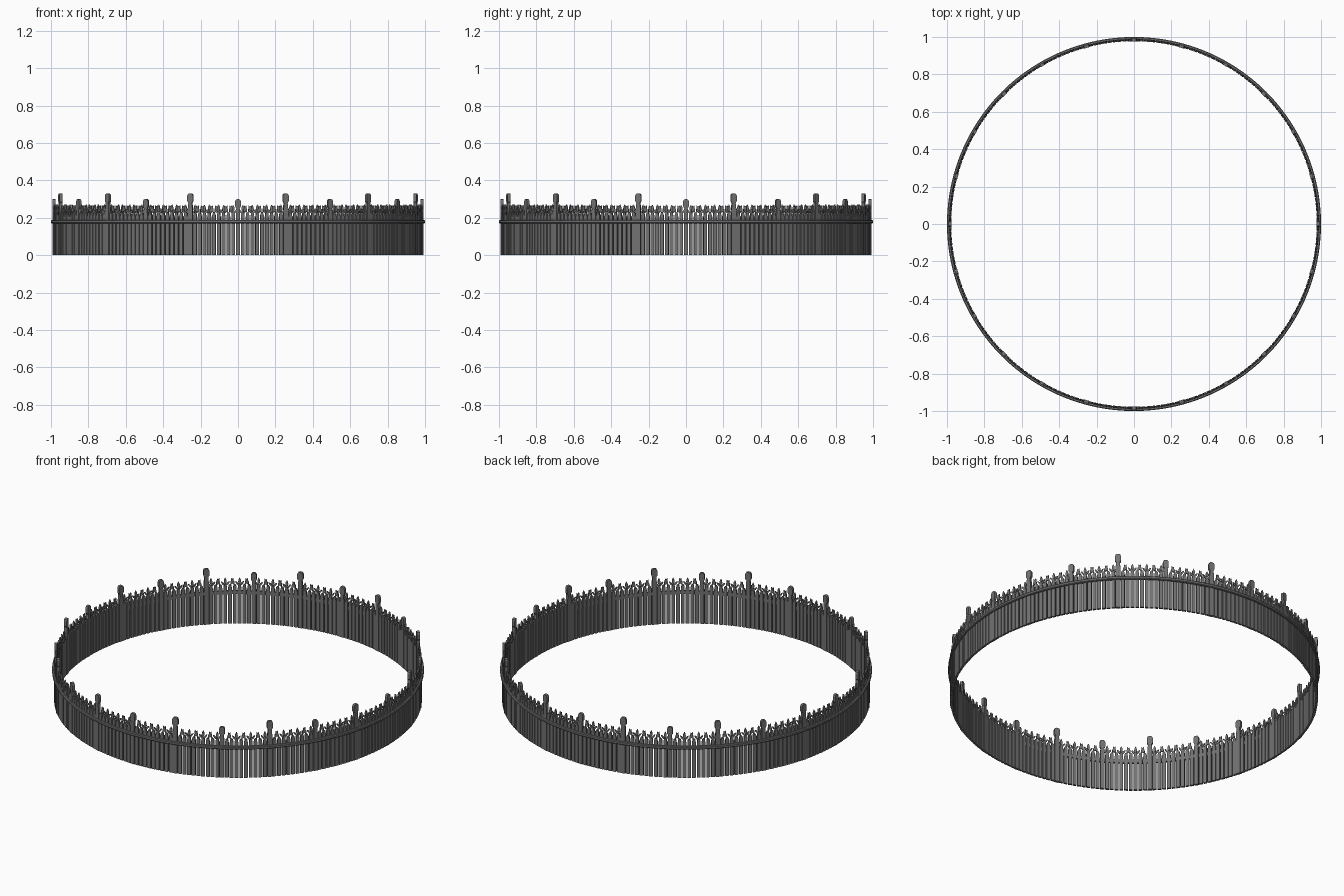
import bpy, bmesh, math
from mathutils import Matrix, Vector

cube = bpy.data.objects.get("Cube")
if cube:
    bpy.data.objects.remove(cube, do_unlink=True)

iron = bpy.data.materials.new("dark_grey_iron")
iron.use_nodes = True
colour = (0.17, 0.17, 0.17, 1)
iron.diffuse_color = colour
iron.node_tree.nodes["Principled BSDF"].inputs["Base Color"].default_value = colour

PITCH = math.radians(1.5)
RADIUS = 0.983


def finish(name, bm):
    bmesh.ops.recalc_face_normals(bm, faces=bm.faces)
    mesh = bpy.data.meshes.new(name)
    bm.to_mesh(mesh)
    bm.free()
    mesh.materials.append(iron)
    obj = bpy.data.objects.new(name, mesh)
    bpy.context.collection.objects.link(obj)


def mirrored(half):
    """Close a right-hand outline (width, height) with its mirror image."""
    return half + [(-u, z) for u, z in reversed(half) if u > 0]


def plate(bm, outline, depth, angle, base=0, lean=0):
    """Extrude an outline radially and stand it on the circle."""
    place = (Matrix.Rotation(angle, 4, 'Z')
             @ Matrix.Translation((0, -RADIUS, base))
             @ Matrix.Rotation(lean, 4, 'Y'))
    front, back = [[bm.verts.new(place @ Vector((u, y, z))) for u, z in outline]
                   for y in (-depth / 2, depth / 2)]
    bm.faces.new(front)
    bm.faces.new(back[::-1])
    for i in range(len(outline)):
        j = (i + 1) % len(outline)
        bm.faces.new((front[i], back[i], back[j], front[j]))


def post(height, half_width):
    """Outline of a flat post with a neck and a rounded head."""
    w = half_width
    neck = height - 0.05
    return mirrored([(w * 0.8, 0), (w * 0.8, neck - 0.03), (w * 0.6, neck),
                     (w, neck + 0.01), (w, height - 0.012),
                     (w * 0.75, height - 0.003), (w * 0.35, height)])


picket = mirrored([(0.0102, 0), (0.0102, 0.205), (0.0075, 0.222), (0.003, 0.228)])
leaf = mirrored([(0.0025, 0), (0.0025, 0.012), (0.0075, 0.024),
                 (0.006, 0.037), (0, 0.05)])
side_leaf = mirrored([(0.002, 0), (0.005, 0.018), (0.004, 0.028), (0, 0.036)])
tall_post = post(0.33, 0.016)
short_post = post(0.30, 0.015)

pickets, finials, tall_posts, short_posts = [bmesh.new() for _ in range(4)]
for i in range(240):
    a = i * PITCH
    step = i % 10
    if step == 0:
        # tall and short posts alternate around the circle
        if i % 20:
            plate(tall_posts, tall_post, 0.016, a)
        else:
            plate(short_posts, short_post, 0.015, a)
        continue
    plate(pickets, picket, 0.012, a)
    # finials fan left and right, every third one upright with side leaves
    lean = (0, 0.4, -0.4)[step % 3]
    plate(finials, leaf, 0.008, a, 0.22, lean)
    if lean == 0:
        for side in (-0.7, 0.7):
            plate(finials, side_leaf, 0.006, a, 0.22, side)

finish("pickets", pickets)
finish("leaf_finials", finials)
finish("tall_posts", tall_posts)
finish("short_posts", short_posts)

# Horizontal rail: a bevelled section swept around the circle
rail = bmesh.new()
section = [(0.982, 0.171), (0.996, 0.171), (1.0, 0.175),
           (1.0, 0.185), (0.996, 0.189), (0.982, 0.189)]
SEGMENTS = 120
rings = [[rail.verts.new((r * math.cos(t), r * math.sin(t), z)) for r, z in section]
         for t in (2 * math.pi * k / SEGMENTS for k in range(SEGMENTS))]
for k, ring in enumerate(rings):
    nxt = rings[(k + 1) % SEGMENTS]
    for i in range(len(section)):
        j = (i + 1) % len(section)
        rail.faces.new((ring[i], nxt[i], nxt[j], ring[j]))
finish("round_rail", rail)
